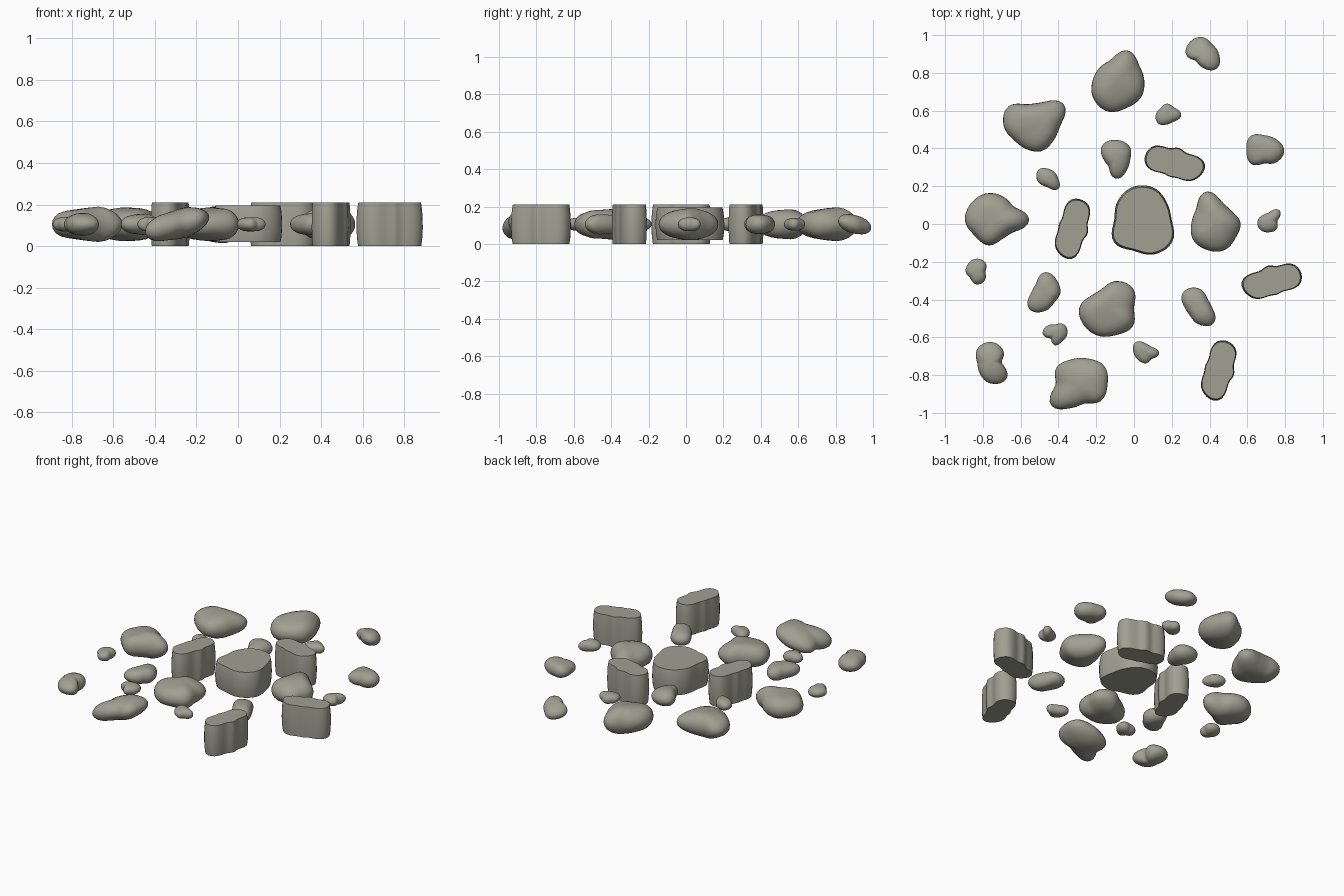
import bpy, bmesh, math

if "Cube" in bpy.data.objects:
    bpy.data.objects.remove(bpy.data.objects["Cube"])

SEG = 48

stone_mat = bpy.data.materials.new("warm grey stone")
stone_mat.diffuse_color = (0.35, 0.35, 0.29, 1)
stone_mat.use_nodes = True
stone_mat.node_tree.nodes["Principled BSDF"].inputs["Base Color"].default_value = stone_mat.diffuse_color


def outline(radii, turn=0.0, mirror=False):
    """Closed smooth curve through evenly spaced polar radii (hundredths)."""
    n, pts = len(radii), []
    for i in range(SEG):
        f = i / SEG * n
        k, t = int(f), f - int(f)
        a, b, c, d = (radii[(k + j - 1) % n] for j in range(4))
        r = 0.005 * (2 * b + (c - a) * t + (2 * a - 5 * b + 4 * c - d) * t * t
                     + (3 * b - a - 3 * c + d) * t ** 3)
        ang = math.tau * i / SEG
        x, y = r * math.cos(ang), r * math.sin(ang)
        if mirror:
            x = -x
        ct, st = math.cos(turn), math.sin(turn)
        pts.append((x * ct - y * st, x * st + y * ct))
    return pts


def finish(bm, name, x, y, z):
    bmesh.ops.recalc_face_normals(bm, faces=bm.faces)
    me = bpy.data.meshes.new(name)
    bm.to_mesh(me)
    bm.free()
    me.materials.append(stone_mat)
    ob = bpy.data.objects.new(name, me)
    ob.location = (x, y, z)
    bpy.context.collection.objects.link(ob)
    bpy.ops.object.select_all(action='DESELECT')
    ob.select_set(True)
    bpy.context.view_layer.objects.active = ob
    bpy.ops.object.shade_smooth_by_angle(angle=math.radians(40))


def bridge(bm, rings):
    for lo, hi in zip(rings, rings[1:]):
        for i in range(SEG):
            j = (i + 1) % SEG
            bm.faces.new((lo[i], lo[j], hi[j], hi[i]))


def pebble(name, x, y, radii, half, tilt=(0, 0)):
    """Rounded stone: outline swept over a plump, slightly lumpy dome."""
    bm, pts, rings, levels = bmesh.new(), outline(radii), [], 14
    phase = 9 * x + 7 * y

    def height(px, py, s, z):
        lump = 0.1 * half * math.sin(22 * px + phase) * math.cos(19 * py - phase)
        return z + lump * s + tilt[0] * px + tilt[1] * py

    for k in range(1, levels):
        phi = math.pi * (k / levels - 0.5)
        s, z = math.cos(phi) ** 0.75, half * math.sin(phi)
        ring = []
        for px, py in pts:
            qx, qy = px * s, py * s
            ring.append(bm.verts.new((qx, qy, height(qx, qy, math.sin(phi), z))))
        rings.append(ring)
    bridge(bm, rings)
    for ring, sgn in ((rings[0], -1), (rings[-1], 1)):
        pole = bm.verts.new((0, 0, height(0, 0, sgn, sgn * half)))
        for i in range(SEG):
            bm.faces.new((ring[i], ring[(i + 1) % SEG], pole))
    finish(bm, name, x, y, 0.105)


def slab(name, x, y, radii, z0, z1, turn=0.0, mirror=False):
    """Split stone: steep, gently bulging wall with flat top and bottom."""
    bm, pts, rings = bmesh.new(), outline(radii, turn, mirror), []
    for t, s in ((0, .95), (.15, .98), (.4, 1.0), (.65, .995), (.85, .975), (1, .945)):
        rings.append([bm.verts.new((px * s, py * s, z0 + (z1 - z0) * t))
                      for px, py in pts])
    bridge(bm, rings)
    bm.faces.new(rings[0])
    bm.faces.new(rings[-1])
    finish(bm, name, x, y, 0)


# flat-topped slabs: one large centre stone and four copies of a long one
slab("centre_slab", 0.05, 0.02,
     (15, 15.5, 18, 18.5, 17, 15.5, 19.5, 17, 19, 19), 0.02, 0.195)
LONG = (16.5, 9.5, 9, 9, 15, 15, 8, 7, 8, 14)
Q = -math.pi / 2
for i, (x, y, turn, mirror) in enumerate((
        (0.21, 0.317, 0, False), (-0.33, -0.02, Q, False),
        (0.444, -0.77, Q, False), (0.735, -0.307, 0, True))):
    slab(f"long_slab_{i + 1}", x, y, LONG, 0, 0.21, turn, mirror)

# large rounded boulders
pebble("boulder_1", -.53, .52, (14, 19.5, 13, 12, 17, 16, 13, 13, 14, 13), .08)
pebble("boulder_2", -.085, .757, (14, 14, 17, 12, 12, 13.5, 16, 17, 15, 15), .085)
pebble("boulder_3", -.73, .02, (17.5, 12, 13, 15, 16, 16.5, 14, 14, 10.5, 11), .08)
pebble("boulder_4", .434, .005, (13, 10.5, 11.5, 17.5, 13, 13, 15, 15, 15, 13), .08)
pebble("boulder_5", -.14, -.445, (14, 17, 15, 10.5, 11, 15, 15.5, 15.5, 15, 16.5), .08)
pebble("boulder_6", -.29, -.85, (15, 16.5, 14.5, 14, 15, 12.5, 18.5, 13, 10.5, 14.5),
       .068, (.22, 0))

# medium stones
pebble("stone_1", .36, .90, (9, 7.5, 9, 9, 8.5, 5, 7, 11), .048, (0, -.2))
pebble("stone_2", .69, .39, (10.5, 8.5, 8, 10.5, 9.5, 10, 7, 9), .052)
pebble("stone_3", -.095, .34, (7.5, 10, 10.5, 10.5, 6.5, 5.5, 10, 8), .052)
pebble("stone_4", -.47, -.365, (8, 9, 11, 7, 7.5, 12, 9.5, 7), .052)
pebble("stone_5", .34, -.445, (7.5, 7, 10.5, 11.5, 7, 6, 8.5, 11.5), .052)
pebble("stone_6", -.755, -.735, (5.5, 9, 11, 10.5, 7.5, 8.5, 11, 11.5), .052)

# small pebbles
pebble("pebble_1", .175, .577, (7.5, 5.5, 6, 5, 6, 6.5, 5, 5), .035)
pebble("pebble_2", -.455, .238, (5.5, 5, 5.5, 7, 6, 4.5, 4.5, 7.5), .035)
pebble("pebble_3", .714, .016, (4.5, 8, 4.5, 4.5, 6, 6.5, 6, 6), .035)
pebble("pebble_4", -.836, -.254, (5, 7, 7, 6, 5.5, 4.5, 6.5, 6.5), .035)
pebble("pebble_5", -.418, -.582, (6.5, 7, 5, 6, 6.5, 3.5, 6, 5.5), .035)
pebble("pebble_6", .063, -.683, (7, 4.5, 5, 8, 6.5, 5.5, 5.5, 4.5), .035)
